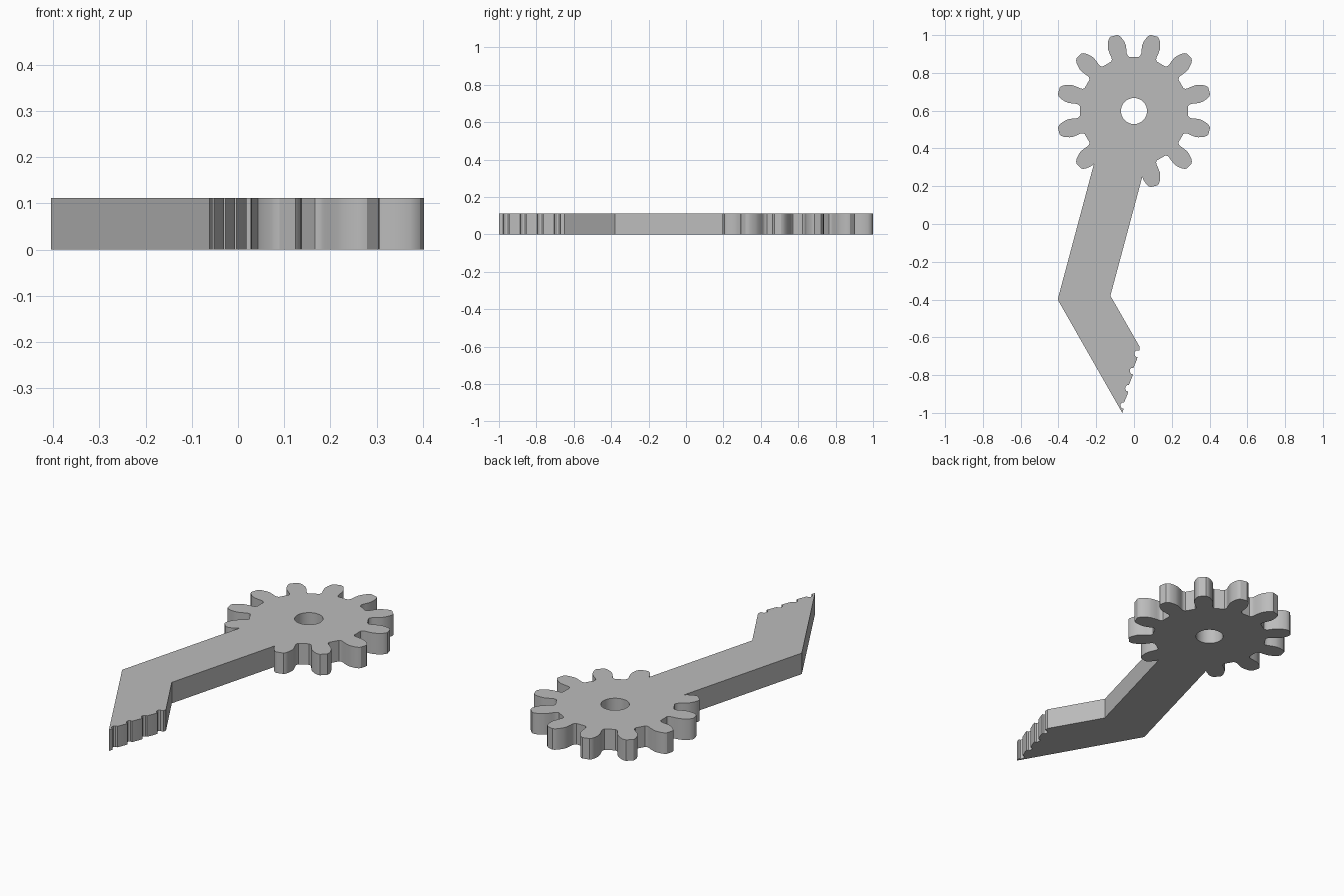
import bpy
from math import cos, sin, pi, radians
from mathutils import Vector

cube = bpy.data.objects.get("Cube")
if cube:
    bpy.data.objects.remove(cube)

THICK = 0.112
CENTRE = Vector((0, 0.598))

# Half tooth: (distance from gear centre, half width), root to tip
FLANK = [(0.284, 0.049), (0.293, 0.043), (0.305, 0.042), (0.32, 0.045), (0.348, 0.048),
         (0.365, 0.046), (0.38, 0.041), (0.395, 0.035), (0.406, 0.027), (0.412, 0.018)]
JOIN = 4  # flank point where the arm meets the gear


def tooth(angle):
    out = Vector((cos(angle), sin(angle)))
    side = Vector((-out.y, out.x))
    first = [CENTRE + out * r - side * w for r, w in FLANK]
    second = [CENTRE + out * r + side * w for r, w in reversed(FLANK)]
    return first + second


# Gear rim, running from one side of the arm round to the other
outline = []
for k in range(11):
    outline += tooth(radians(-75 + 30 * k))
outline = outline[JOIN:len(outline) - JOIN]

# Bent arm: outer elbow and pointed end
outline += [Vector((-0.404, -0.4)), Vector((-0.062, -1.0))]

# Serrated edge: round notches repeated up the end of the arm
for k in range(4):
    base = Vector((-0.058, -0.99)) + Vector((0.0245, 0.091)) * k
    for x, y in [(0, 0), (0.003, 0.012), (-0.007, 0.015), (-0.013, 0.026),
                 (-0.012, 0.038), (-0.004, 0.046), (0.006, 0.046)]:
        outline.append(base + Vector((x, y)))
outline += [Vector((0.028, -0.67)), Vector((0.03, -0.65)), Vector((-0.125, -0.38))]

# Shaft hole
hole = [CENTRE + Vector((cos(a), sin(a))) * 0.069
        for a in (2 * pi * i / 48 for i in range(48))]

# Flat filled profile with thickness
curve = bpy.data.curves.new("geared_arm", "CURVE")
curve.dimensions = "2D"
curve.fill_mode = "BOTH"
curve.extrude = THICK / 2
for loop in (outline, hole):
    spline = curve.splines.new("POLY")
    spline.points.add(len(loop) - 1)
    for point, co in zip(spline.points, loop):
        point.co = (co.x, co.y, 0, 1)
    spline.use_cyclic_u = True

arm = bpy.data.objects.new("geared_arm", curve)
bpy.context.collection.objects.link(arm)
arm.location.z = THICK / 2
bpy.ops.object.select_all(action="DESELECT")
arm.select_set(True)
bpy.context.view_layer.objects.active = arm
bpy.ops.object.convert(target="MESH")
arm = bpy.context.object

# Weld caps to walls, then smooth the curved walls only
bpy.ops.object.mode_set(mode="EDIT")
bpy.ops.mesh.select_all(action="SELECT")
bpy.ops.mesh.remove_doubles(threshold=0.0001)
bpy.ops.mesh.normals_make_consistent(inside=False)
bpy.ops.object.mode_set(mode="OBJECT")
bpy.ops.object.shade_smooth_by_angle(angle=radians(32))

# Plain grey
grey = bpy.data.materials.new("plain_grey")
grey.use_nodes = True
colour = (0.5, 0.5, 0.5, 1)
grey.diffuse_color = colour
grey.node_tree.nodes["Principled BSDF"].inputs["Base Color"].default_value = colour
arm.data.materials.clear()
arm.data.materials.append(grey)
